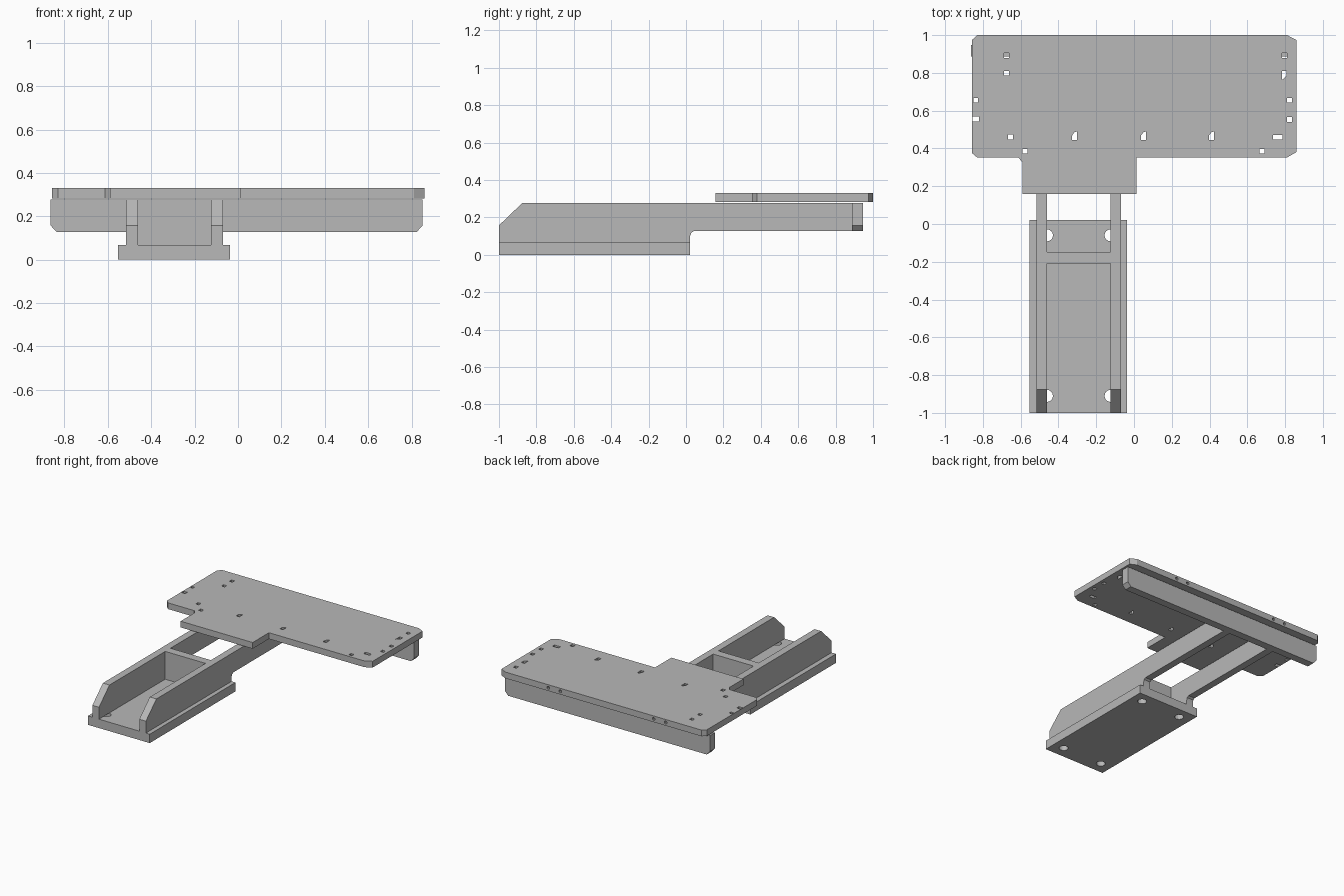
import bpy, bmesh, math
from mathutils import Matrix

cube = bpy.data.objects.get("Cube")
if cube:
    bpy.data.objects.remove(cube, do_unlink=True)

GREY = bpy.data.materials.new("plain_grey")
GREY.use_nodes = True
GREY.diffuse_color = (0.48, 0.48, 0.48, 1)
GREY.node_tree.nodes["Principled BSDF"].inputs["Base Color"].default_value = GREY.diffuse_color


def prism(name, outlines, axis, low, high):
    """Extrude closed outlines from low to high along the x, y or z axis."""
    place = {"x": lambda a, b, t: (t, a, b),
             "y": lambda a, b, t: (a, t, b),
             "z": lambda a, b, t: (a, b, t)}[axis]
    bm = bmesh.new()
    for outline in outlines:
        ends = [[bm.verts.new(place(a, b, t)) for a, b in outline] for t in (low, high)]
        for ring in ends:
            bm.faces.new(ring)
        n = len(outline)
        for i in range(n):
            j = (i + 1) % n
            bm.faces.new((ends[0][i], ends[0][j], ends[1][j], ends[1][i]))
    bmesh.ops.recalc_face_normals(bm, faces=bm.faces)
    mesh = bpy.data.meshes.new(name)
    bm.to_mesh(mesh)
    bm.free()
    mesh.materials.append(GREY)
    obj = bpy.data.objects.new(name, mesh)
    bpy.context.collection.objects.link(obj)
    return obj


def rect(x0, x1, y0, y1):
    return [(x0, y0), (x1, y0), (x1, y1), (x0, y1)]


def slot(x, y, w, h):
    """Rectangular opening centred on a point."""
    return rect(x - w / 2, x + w / 2, y - h / 2, y + h / 2)


def wedge(x, y):
    """Narrow opening with one corner cut away."""
    return [(x - .013, y - .022), (x + .013, y - .022), (x + .013, y + .022),
            (x, y + .018), (x - .013, y)]


def ring(x, y, r, sides=16):
    return [(x + r * math.cos(math.tau * i / sides), y + r * math.sin(math.tau * i / sides))
            for i in range(sides)]


def cut(target, cutter):
    mod = target.modifiers.new("openings", "BOOLEAN")
    mod.operation = "DIFFERENCE"
    mod.solver = "EXACT"
    mod.object = cutter
    bpy.context.view_layer.objects.active = target
    bpy.ops.object.modifier_apply(modifier=mod.name)
    bpy.data.objects.remove(cutter, do_unlink=True)


# Base plate with four mounting holes half under the rails
base = prism("base_plate", [rect(-.553, -.037, -1, .022)], "z", 0, .067)
holes = [ring(x, y, .032) for x in (-.461, -.124) for y in (-.91, -.06)]
cut(base, prism("base_cutter", holes, "z", -.1, .2))

# Two long rails with sloped noses and a raised rear underside
rail = [(-1, .067), (.022, .067), (.022, .1), (.028, .117), (.042, .127),
        (.888, .127), (.888, .277), (-.875, .277), (-1, .157)]
for side, x in (("right", -.516), ("left", -.124)):
    prism(side + "_rail", [rail], "x", x, x + .055)

# Web between the rails
prism("cross_web", [rect(-.461, -.124, -.21, -.147)], "z", .067, .277)

# Rear beam with clipped lower corners
beam = [(-.863, .157), (-.836, .127), (.823, .127), (.85, .157), (.85, .277), (-.863, .277)]
prism("rear_beam", [beam], "y", .888, .947)

# Top plate with clipped corners and a front tab
plate_outline = [(-.83, .352), (-.612, .352), (-.59, .325), (-.59, .158), (.012, .158),
                 (.012, .352), (.81, .352), (.859, .38), (.859, .975), (.81, 1),
                 (-.83, 1), (-.857, .975), (-.857, .375)]
plate = prism("top_plate", [plate_outline], "z", .283, .33)

# Small openings through the top plate
square_points = [(-.675, .892), (-.675, .798), (.797, .892), (.823, .655), (.823, .553),
                 (-.653, .46), (-.578, .385), (.678, .385)]
openings = [slot(x, y, .026, .026) for x, y in square_points]
openings += [slot(-.838, .655, .022, .022), slot(-.838, .555, .034, .026),
             slot(.76, .46, .05, .024)]
openings += [wedge(x, .468) for x in (-.315, .05, .41)]
openings.append([(.783, .81), (.808, .81), (.808, .785), (.783, .762)])
cut(plate, prism("plate_cutter", openings, "z", .2, .4))

# Blind holes in the rear edge of the top plate
edge_holes = [ring(x, .307, .011, 10) for x in (-.53, -.43, .35, .45)]
cut(plate, prism("edge_cutter", edge_holes, "y", .94, 1.1))
